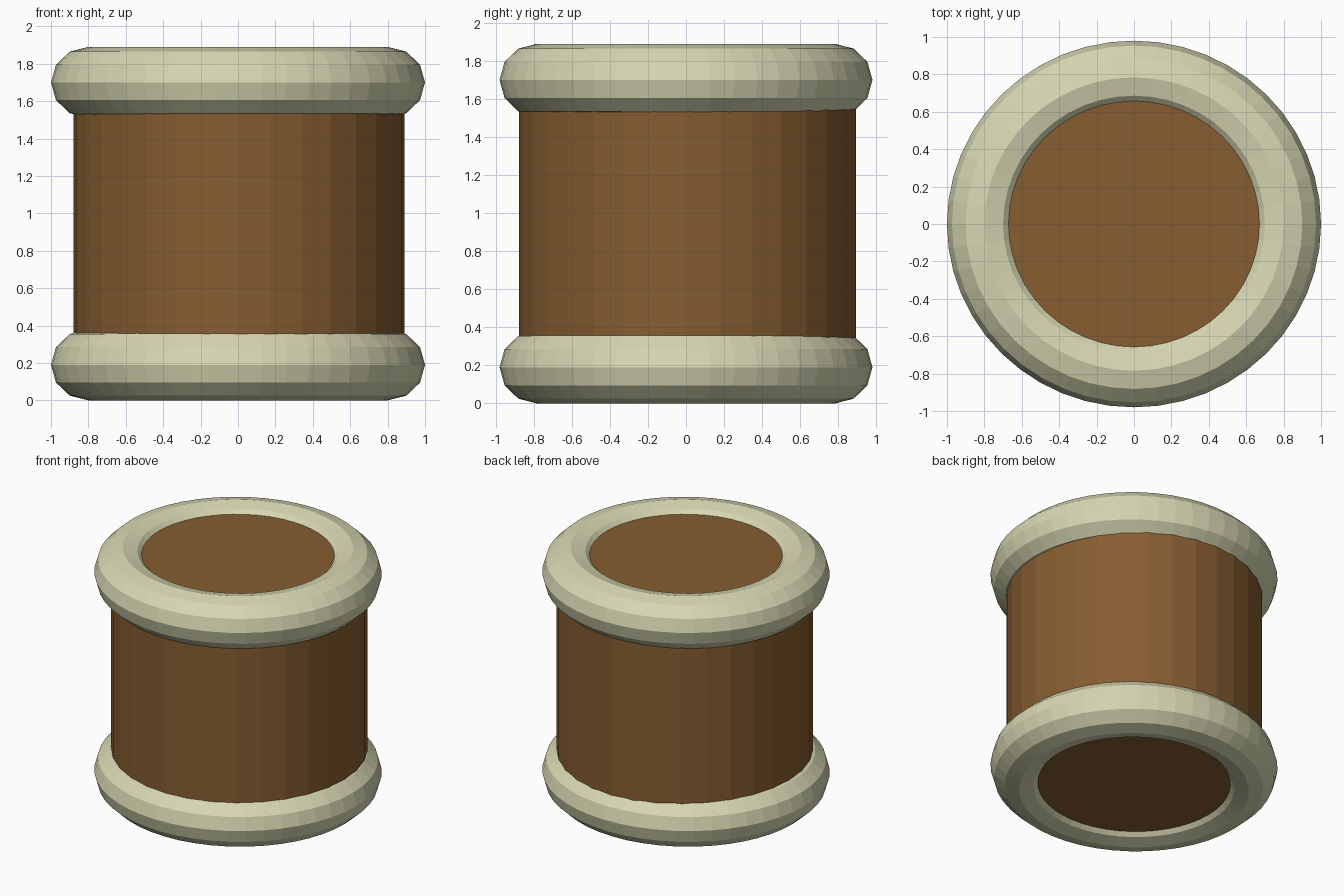
import bpy

if "Cube" in bpy.data.objects:
    bpy.data.objects.remove(bpy.data.objects["Cube"])


def material(name, color):
    mat = bpy.data.materials.new(name)
    mat.diffuse_color = (*color, 1)
    mat.use_nodes = True
    mat.node_tree.nodes["Principled BSDF"].inputs["Base Color"].default_value = mat.diffuse_color
    return mat


wood = material("brown_wood", (0.24, 0.11, 0.03))
rim = material("pale_rim", (0.68, 0.68, 0.45))


def finish(name, mat, scale):
    obj = bpy.context.object
    obj.name = name
    obj.scale = scale
    bpy.ops.object.transform_apply(location=False, rotation=False, scale=True)
    obj.data.materials.append(mat)


# Solid drum body, its end caps slightly recessed inside the rings
bpy.ops.mesh.primitive_cylinder_add(vertices=32, radius=0.885, depth=1.784,
                                    location=(0.005, 0.008, 0.945))
finish("drum_body", wood, (1, 1, 1))

# Faceted rings around the two ends
for name, z in (("bottom_ring", 0.19), ("top_ring", 1.70)):
    bpy.ops.mesh.primitive_torus_add(major_radius=0.8, minor_radius=0.2,
                                     major_segments=48, minor_segments=12,
                                     location=(0, 0, z))
    finish(name, rim, (1, 0.98, 0.95))
